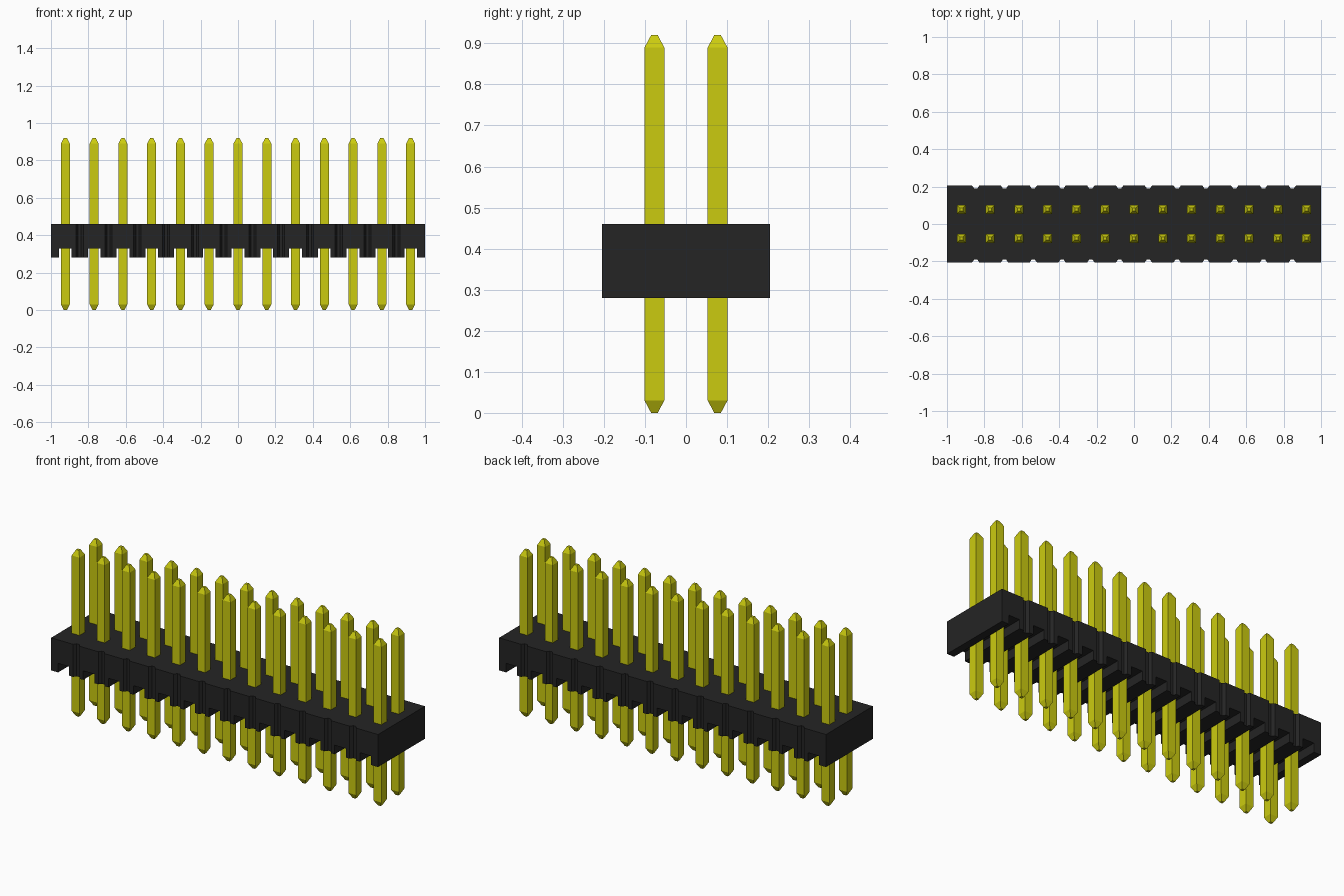
import bpy, bmesh

cube = bpy.data.objects.get("Cube")
if cube:
    bpy.data.objects.remove(cube, do_unlink=True)

COUNT = 13
PITCH = 2 / COUNT
ROW_Y = PITCH / 2
HALF_Y = 0.205
BASE_Z, TOP_Z, CHANNEL_Z = 0.28, 0.46, 0.33


def material(name, color):
    m = bpy.data.materials.new(name)
    m.use_nodes = True
    m.diffuse_color = color
    m.node_tree.nodes["Principled BSDF"].inputs["Base Color"].default_value = color
    return m


def finish(name, bm, mat):
    bmesh.ops.recalc_face_normals(bm, faces=bm.faces)
    mesh = bpy.data.meshes.new(name)
    bm.to_mesh(mesh)
    bm.free()
    mesh.materials.append(mat)
    ob = bpy.data.objects.new(name, mesh)
    bpy.context.collection.objects.link(ob)
    return ob


def add_prism(bm, outline, z0, z1):
    """Extrude an xy outline from z0 to z1."""
    face = bm.faces.new([bm.verts.new((x, y, z0)) for x, y in outline])
    ext = bmesh.ops.extrude_face_region(bm, geom=[face])["geom"]
    moved = [v for v in ext if isinstance(v, bmesh.types.BMVert)]
    bmesh.ops.translate(bm, verts=moved, vec=(0, 0, z1 - z0))


black = material("black plastic", (0.018, 0.018, 0.018, 1))
yellow = material("yellow metal", (0.60, 0.60, 0.005, 1))
columns = [-1 + PITCH * (i + 0.5) for i in range(COUNT)]

# Housing outline with small grooves between neighbouring cells
front = [(-1, -HALF_Y)]
for i in range(1, COUNT):
    x = -1 + PITCH * i
    front += [(x - 0.019, -HALF_Y), (x - 0.008, -HALF_Y + 0.016),
              (x + 0.008, -HALF_Y + 0.016), (x + 0.019, -HALF_Y)]
front.append((1, -HALF_Y))
bm = bmesh.new()
add_prism(bm, front + [(-x, -y) for x, y in front], BASE_Z, TOP_Z)
housing = finish("housing", bm, black)

# Channels across the underside, one below each pair of pins
bm = bmesh.new()
for x in columns:
    w = 0.034
    add_prism(bm, [(x - w, -0.3), (x + w, -0.3), (x + w, 0.3), (x - w, 0.3)],
              BASE_Z - 0.1, CHANNEL_Z)
cutter = finish("channel_cutter", bm, black)
cutter.hide_render = True
mod = housing.modifiers.new("channels", 'BOOLEAN')
mod.operation = 'DIFFERENCE'
mod.solver = 'EXACT'
mod.object = cutter
bpy.context.view_layer.update()
cut_mesh = bpy.data.meshes.new_from_object(
    housing.evaluated_get(bpy.context.evaluated_depsgraph_get()))
housing.modifiers.clear()
housing.data = cut_mesh
bpy.data.objects.remove(cutter, do_unlink=True)

# Square pin with tapered ends, shared by every position
bm = bmesh.new()
rings = []
for z, h in [(0, 0.008), (0.03, 0.024), (0.89, 0.024), (0.92, 0.008)]:
    rings.append([bm.verts.new((sx * h, sy * h, z))
                  for sx, sy in [(-1, -1), (1, -1), (1, 1), (-1, 1)]])
for a, b in zip(rings, rings[1:]):
    for k in range(4):
        n = (k + 1) % 4
        bm.faces.new((a[k], a[n], b[n], b[k]))
bm.faces.new(rings[0])
bm.faces.new(rings[-1])
first_pin = finish("pin", bm, yellow)
pin_mesh = first_pin.data
bpy.data.objects.remove(first_pin, do_unlink=True)

for row, y in [("front", -ROW_Y), ("back", ROW_Y)]:
    for i, x in enumerate(columns):
        pin = bpy.data.objects.new(f"{row}_pin_{i + 1}", pin_mesh)
        pin.location = (x, y, 0)
        bpy.context.collection.objects.link(pin)
